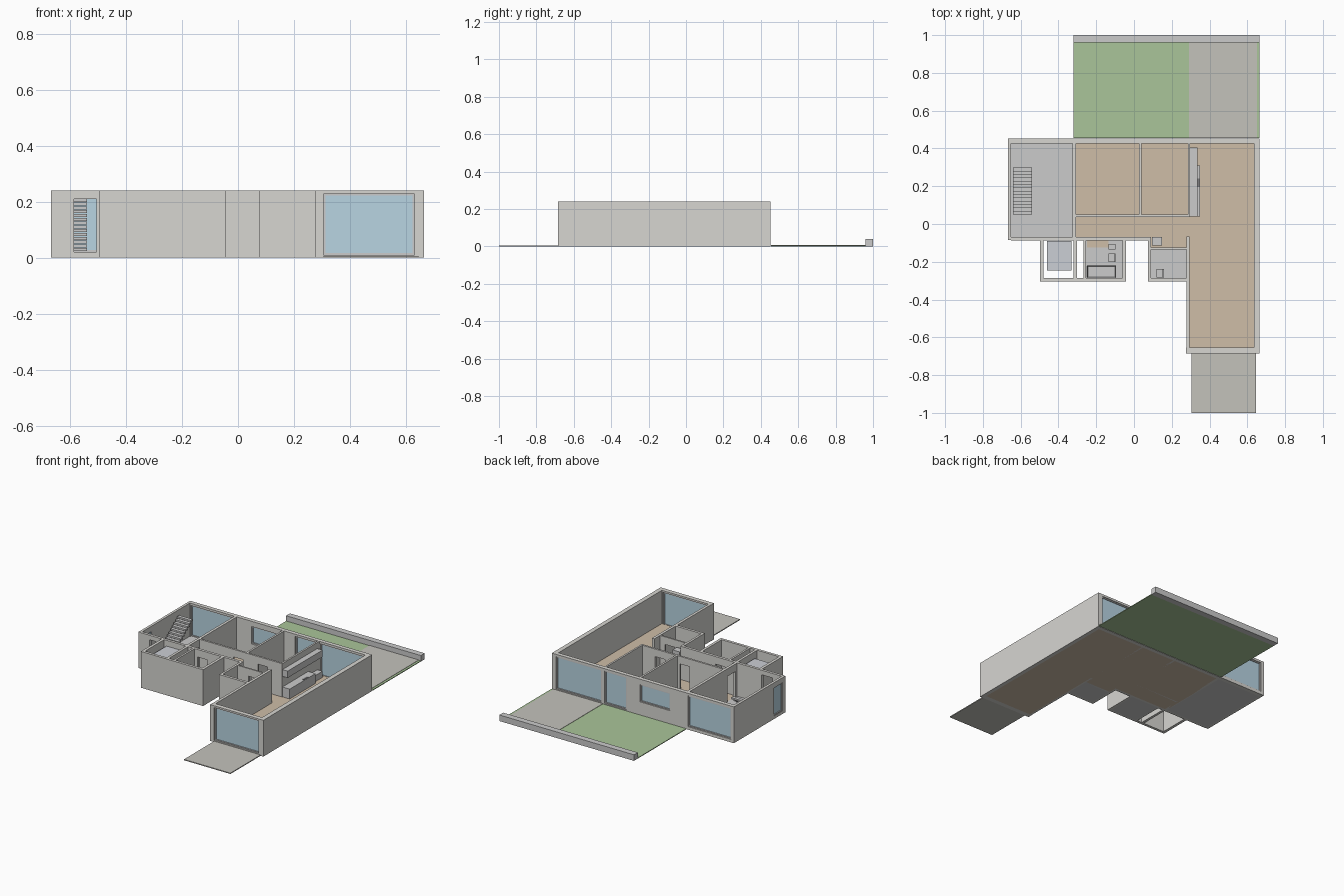
import bpy, bmesh

if "Cube" in bpy.data.objects:
    bpy.data.objects.remove(bpy.data.objects["Cube"])

H = 0.24      # wall height
F = 0.02      # slab top


def material(name, rgb):
    m = bpy.data.materials.new(name)
    m.diffuse_color = (*rgb, 1)
    m.use_nodes = True
    m.node_tree.nodes["Principled BSDF"].inputs["Base Color"].default_value = m.diffuse_color
    return m


GLASS = material("glass", (0.48, 0.66, 0.76))
WOOD = material("wood_floor", (0.62, 0.51, 0.39))
GRASS = material("grass", (0.40, 0.56, 0.32))
PAVING = material("paving", (0.55, 0.54, 0.50))
WALL = material("plaster", (0.68, 0.67, 0.64))
DARK = material("dark_metal", (0.2, 0.2, 0.21))


def finish(name, bm, mat):
    bmesh.ops.recalc_face_normals(bm, faces=bm.faces)
    me = bpy.data.meshes.new(name)
    bm.to_mesh(me)
    bm.free()
    ob = bpy.data.objects.new(name, me)
    bpy.context.collection.objects.link(ob)
    if mat:
        me.materials.append(mat)
    return ob


def add_box(bm, x0, x1, y0, y1, z0, z1):
    vs = bmesh.ops.create_cube(bm, size=1)["verts"]
    for v in vs:
        v.co.x = x1 if v.co.x > 0 else x0
        v.co.y = y1 if v.co.y > 0 else y0
        v.co.z = z1 if v.co.z > 0 else z0


def box(name, *dims, mat=None):
    bm = bmesh.new()
    add_box(bm, *dims)
    return finish(name, bm, mat)


def wall(name, x0, x1, y0, y1, openings=(), mat=WALL):
    """Wall with rectangular openings (start, end, bottom, top) along its length."""
    along_x = x1 - x0 > y1 - y0
    a0, a1, t0, t1 = (x0, x1, y0, y1) if along_x else (y0, y1, x0, x1)
    us = sorted({a0, a1, *[v for o in openings for v in o[:2]]})
    zs = sorted({0, H, *[v for o in openings for v in o[2:]]})
    bm = bmesh.new()

    def point(u, z):
        return bm.verts.new((u, t0, z) if along_x else (t0, u, z))

    for ua, ub in zip(us, us[1:]):
        for za, zb in zip(zs, zs[1:]):
            um, zm = (ua + ub) / 2, (za + zb) / 2
            if any(o[0] < um < o[1] and o[2] < zm < o[3] for o in openings):
                continue
            bm.faces.new([point(ua, za), point(ub, za), point(ub, zb), point(ua, zb)])
    bmesh.ops.remove_doubles(bm, verts=bm.verts, dist=1e-5)
    new = bmesh.ops.extrude_face_region(bm, geom=bm.faces[:])["geom"]
    for v in new:
        if isinstance(v, bmesh.types.BMVert):
            v.co += type(v.co)((0, t1 - t0, 0) if along_x else (t1 - t0, 0, 0))
    return finish(name, bm, mat)


def glazing(name, a0, a1, z0, z1, c, along_x=True, panes=1):
    """Glass sheet with a slim frame and mullions, centred on c."""
    r, d = 0.007, 0.007

    def put(bm, u0, u1, h, za, zb):
        dims = (u0, u1, c - h, c + h) if along_x else (c - h, c + h, u0, u1)
        add_box(bm, *dims, za, zb)

    bm = bmesh.new()
    put(bm, a0 + r / 2, a1 - r / 2, 0.002, z0 + r / 2, z1 - r / 2)
    finish(name + "_glass", bm, GLASS)
    bm = bmesh.new()
    put(bm, a0, a1, d, z0, z0 + r)
    put(bm, a0, a1, d, z1 - r, z1)
    for i in range(panes + 1):
        u = a0 + (a1 - a0 - r) * i / panes
        put(bm, u, u + r, d, z0 + r, z1 - r)
    finish(name + "_frame", bm, None)


# garden, terraces and boundary wall
box("lawn", -0.32, 0.665, 0.455, 0.96, 0, 0.005, mat=GRASS)
box("back_terrace", 0.29, 0.65, 0.455, 0.96, 0.001, 0.007, mat=PAVING)
box("garden_wall", -0.32, 0.665, 0.96, 1.0, 0, 0.04)
box("front_terrace", 0.305, 0.645, -1.0, -0.685, 0, 0.006, mat=PAVING)

# floor slabs, each with its finish
D = 0.19  # door head height
for name, x0, x1, y0, y1, mat in [
    ("stair_room_floor", -0.65, -0.32, -0.07, 0.425, None),
    ("bedroom_floor", -0.32, 0.29, 0.045, 0.425, WOOD),
    ("hall_floor", -0.32, 0.29, -0.07, 0.045, WOOD),
    ("living_floor", 0.29, 0.64, -0.655, 0.425, WOOD),
    ("bath_floor", -0.26, -0.055, -0.29, -0.085, None),
    ("lobby_floor", 0.09, 0.28, -0.125, -0.07, WOOD),
    ("shower_room_floor", 0.09, 0.28, -0.29, -0.125, None),
]:
    box(name, x0, x1, y0, y1, 0, F, mat=mat)
box("bath_entry_floor", -0.25, -0.135, -0.125, -0.085, F, F + 0.002, mat=WOOD)

# outer walls
wall("right_wall", 0.635, 0.665, -0.685, 0.452)
wall("back_wall", -0.667, 0.635, 0.425, 0.452,
     [(-0.645, -0.33, 0.02, 0.225), (-0.2, 0.02, 0.09, 0.205),
      (0.12, 0.28, 0.01, 0.225), (0.30, 0.635, 0.01, 0.225)])
wall("left_wall", -0.667, -0.65, -0.085, 0.425, [(-0.055, 0.035, F, 0.21)])
wall("hall_front_wall", -0.65, 0.09, -0.088, -0.07,
     [(-0.585, -0.505, F, 0.21), (-0.235, -0.165, F, D)])
wall("living_front_wall", 0.275, 0.635, -0.685, -0.655, [(0.305, 0.63, 0.01, 0.228)])
wall("living_left_wall", 0.277, 0.295, -0.655, -0.065)

# glazing in the outer walls
glazing("stair_room_window", -0.645, -0.33, 0.02, 0.225, 0.44)
glazing("bedroom_window", -0.2, 0.02, 0.09, 0.205, 0.44)
glazing("small_bedroom_window", 0.12, 0.28, 0.01, 0.225, 0.44)
glazing("living_back_window", 0.30, 0.635, 0.01, 0.225, 0.44)
glazing("living_front_window", 0.305, 0.63, 0.01, 0.228, -0.67)
glazing("side_window", -0.055, 0.035, F, 0.21, -0.658, along_x=False)

# bathroom block with open shaft and light well
wall("bath_block_front", -0.497, -0.042, -0.305, -0.287)
wall("bath_block_left", -0.497, -0.478, -0.287, -0.088)
wall("bath_block_right", -0.06, -0.042, -0.287, -0.088)
wall("light_well_wall", -0.32, -0.303, -0.287, -0.088)
wall("shaft_wall", -0.268, -0.255, -0.287, -0.088)
box("light_well_panel", -0.46, -0.33, -0.247, -0.09, 0.195, 0.203, mat=material("frosted", (0.6, 0.62, 0.66)))
wall("shower_room_left", 0.075, 0.09, -0.287, -0.07)
wall("shower_room_front", 0.075, 0.277, -0.305, -0.287)
wall("shower_room_back", 0.09, 0.277, -0.135, -0.125, [(0.17, 0.24, F, D)])

# inner partitions
wall("stair_room_partition", -0.325, -0.307, -0.07, 0.425, [(-0.055, 0.03, F, D)])
wall("bedroom_partition", 0.027, 0.04, 0.05, 0.425)
wall("hall_partition", -0.307, 0.297, 0.037, 0.05,
     [(-0.06, 0.01, F, D), (0.12, 0.19, F, D)])
wall("kitchen_partition", 0.285, 0.297, 0.05, 0.425)

# open staircase rising to the back
bm = bmesh.new()
n = 14
for i in range(n):
    y, z = 0.05 + 0.0175 * i, F + 0.19 * i / n
    add_box(bm, -0.64, -0.54, y, y + 0.022, z + 0.003, z + 0.19 / n)
finish("stair_treads", bm, None)

# kitchen along the partition
box("kitchen_base", 0.297, 0.35, 0.04, 0.31, F, 0.085)
box("kitchen_low_bench", 0.297, 0.335, 0.31, 0.405, F, 0.06)
box("kitchen_upper_cabinet", 0.297, 0.335, 0.04, 0.405, 0.155, 0.2)
box("kitchen_sink", 0.335, 0.346, 0.195, 0.24, 0.085, 0.088, mat=DARK)

# bath fittings
bm = bmesh.new()
add_box(bm, -0.25, -0.095, -0.285, -0.22, F, 0.065)
bm.faces.ensure_lookup_table()
top = max(bm.faces, key=lambda f: f.calc_center_median().z)
bmesh.ops.inset_region(bm, faces=[top], thickness=0.008)
for v in top.verts:
    v.co.z -= 0.03
finish("bathtub", bm, None)


def toilet(name, x, y):
    box(name + "_bowl", x, x + 0.028, y, y + 0.045, F, 0.055)
    box(name + "_tank", x + 0.028, x + 0.038, y, y + 0.045, F, 0.085)


toilet("bath_toilet", -0.135, -0.2)
toilet("shower_toilet", 0.12, -0.283)
box("bath_basin", -0.135, -0.098, -0.135, -0.105, 0.05, 0.075)
box("bath_basin_stand", -0.125, -0.108, -0.128, -0.112, F, 0.05)
box("lobby_cupboard", 0.095, 0.148, -0.115, -0.07, F, 0.2)
